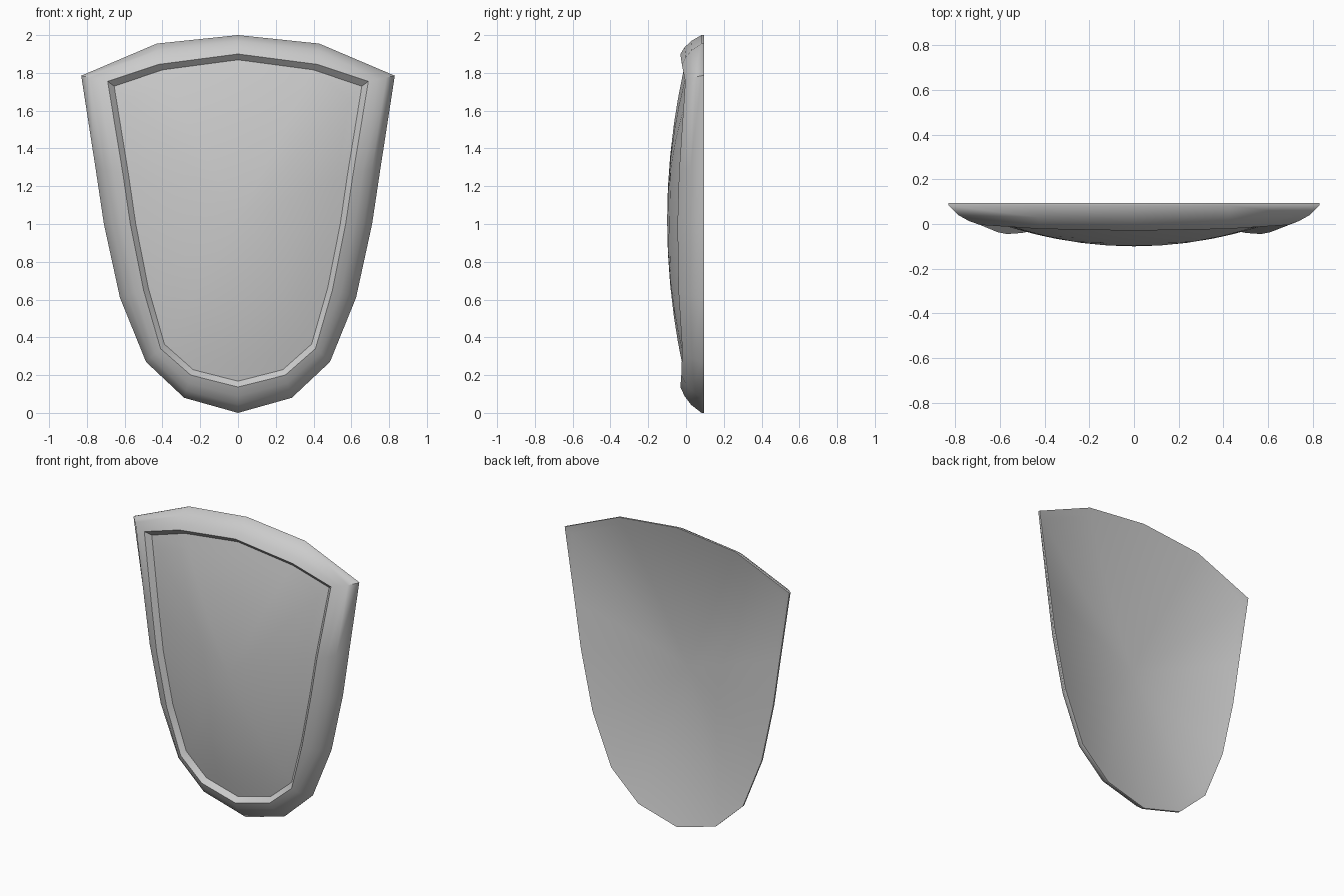
import bpy, bmesh, math

if "Cube" in bpy.data.objects:
    bpy.data.objects.remove(bpy.data.objects["Cube"])

# Right half outlines from top centre to bottom centre
OUTER = [(0, 2.0), (0.43, 1.955), (0.83, 1.785), (0.755, 1.3), (0.71, 1.0),
         (0.625, 0.61), (0.487, 0.27), (0.285, 0.08), (0, 0.0)]
# Raised inner lip of the rim: x, y, z
RIDGE = [(0, -0.03, 1.9), (0.42, -0.022, 1.845), (0.69, -0.004, 1.755), (0.61, -0.037, 1.27),
         (0.57, -0.045, 1.0), (0.50, -0.04, 0.65), (0.41, -0.02, 0.34),
         (0.25, -0.025, 0.2), (0, -0.03, 0.137)]
MID_Z = 1.02


def full(half):
    """Mirror a half outline into a closed loop."""
    return half + [(-x, y, z) for x, y, z in half[-2:0:-1]]


def lerp(a, b, t):
    return a + (b - a) * t


def blend(a, b, t, ty):
    return [(lerp(p[0], q[0], t), lerp(p[1], q[1], ty), lerp(p[2], q[2], t))
            for p, q in zip(a, b)]


def dome(loop, t, depth):
    """Shrink a loop toward the middle while bulging it to the given depth."""
    return [(x * t, lerp(depth, y, t * t), MID_Z + (z - MID_Z) * t) for x, y, z in loop]


edge_back = full([(x, 0.095, z) for x, z in OUTER])
edge_front = full([(x, 0.082, z) for x, z in OUTER])
ridge = full(RIDGE)
groove = [(x * 0.95, y + 0.03, MID_Z + (z - MID_Z) * 0.965) for x, y, z in ridge]

# Loops from the back centre, around the edge and rim, to the front centre
loops = [dome(edge_back, t, -0.02) for t in (0.2, 0.4, 0.6, 0.8, 0.95)]
loops += [edge_back, edge_front,
          blend(edge_front, ridge, 0.32, 0.5),
          blend(edge_front, ridge, 0.65, 0.8),
          ridge, groove]
loops += [dome(groove, t, -0.1) for t in (0.9, 0.75, 0.6, 0.4, 0.2)]

# Shield body
bm = bmesh.new()
rings = [[bm.verts.new(p) for p in loop] for loop in loops]
n = len(edge_back)
for a, b in zip(rings, rings[1:]):
    for i in range(n):
        j = (i + 1) % n
        bm.faces.new((a[i], a[j], b[j], b[i]))
for ring, y in ((rings[0], -0.02), (rings[-1], -0.1)):
    c = bm.verts.new((0, y, MID_Z))
    for i in range(n):
        bm.faces.new((ring[i], ring[(i + 1) % n], c))
bmesh.ops.recalc_face_normals(bm, faces=bm.faces)
mesh = bpy.data.meshes.new("shield")
bm.to_mesh(mesh)
bm.free()
shield = bpy.data.objects.new("shield", mesh)
bpy.context.collection.objects.link(shield)

# Smooth surface with sharp rim edges
bpy.context.view_layer.objects.active = shield
shield.select_set(True)
bpy.ops.object.shade_smooth_by_angle(angle=math.radians(50))
